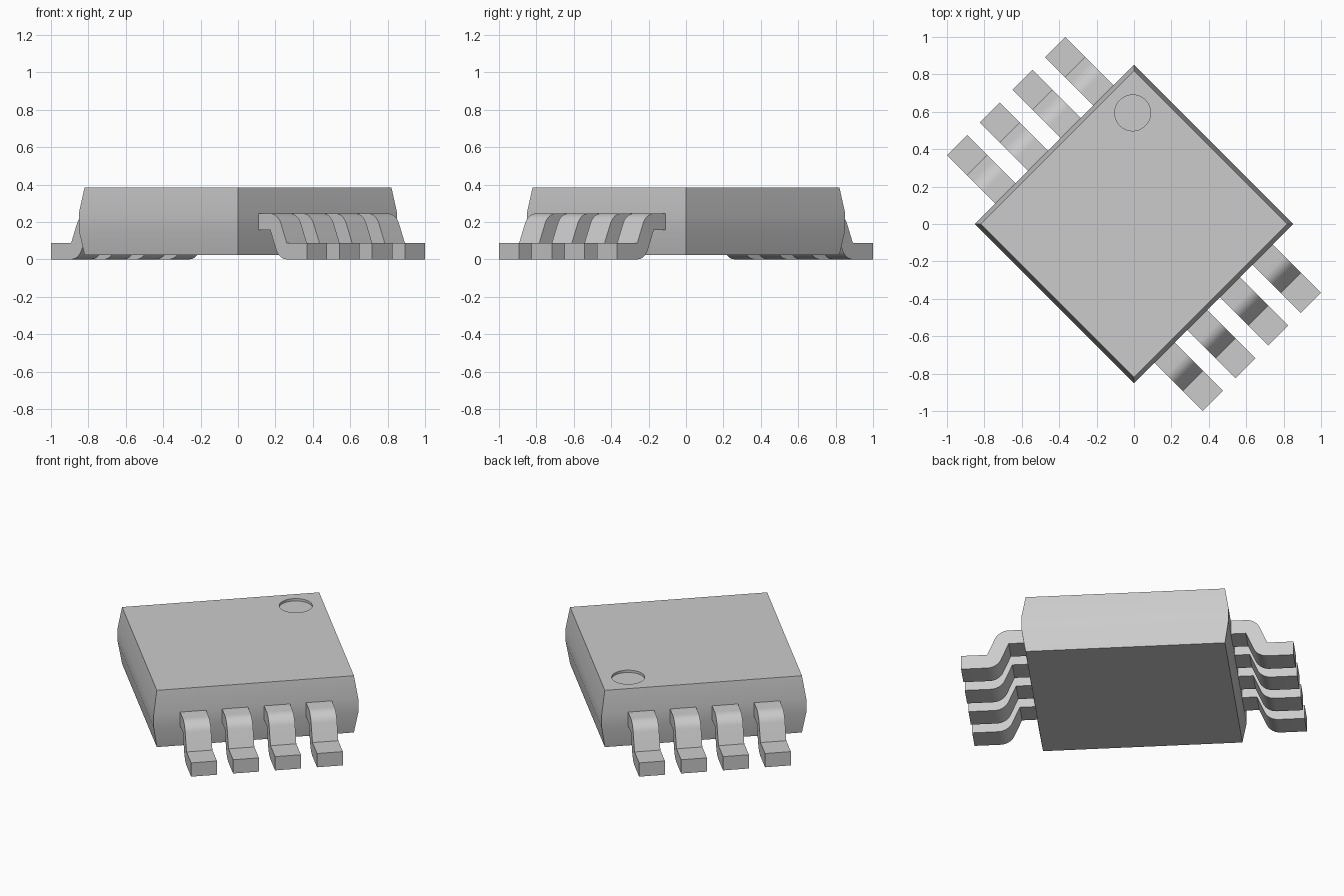
import bpy, bmesh
from math import radians, sin, cos
from mathutils import Matrix

cube = bpy.data.objects.get("Cube")
if cube:
    bpy.data.objects.remove(cube, do_unlink=True)

TURN = Matrix.Rotation(radians(-45), 4, 'Z')   # the package sits diagonally

grey = bpy.data.materials.new("light grey")
grey.use_nodes = True
grey.diffuse_color = (0.6, 0.6, 0.6, 1)
grey.node_tree.nodes["Principled BSDF"].inputs["Base Color"].default_value = (0.6, 0.6, 0.6, 1)


def add_object(name, bm):
    bmesh.ops.recalc_face_normals(bm, faces=bm.faces)
    mesh = bpy.data.meshes.new(name)
    bm.to_mesh(mesh)
    bm.free()
    mesh.materials.append(grey)
    obj = bpy.data.objects.new(name, mesh)
    bpy.context.collection.objects.link(obj)
    return obj


def activate(obj):
    bpy.ops.object.select_all(action='DESELECT')
    obj.select_set(True)
    bpy.context.view_layer.objects.active = obj


def smooth(obj):
    activate(obj)
    bpy.ops.object.shade_smooth_by_angle(angle=radians(30))


# Body: square sections stacked, drafted in above and below the lead band
TOP = 0.385
bm = bmesh.new()
rings = []
for half, z in ((0.58, 0.022), (0.602, 0.157), (0.602, 0.245), (0.58, TOP)):
    rings.append([bm.verts.new((half * sx, half * sy, z))
                  for sx, sy in ((-1, -1), (1, -1), (1, 1), (-1, 1))])
for low, high in zip(rings, rings[1:]):
    for i in range(4):
        j = (i + 1) % 4
        bm.faces.new((low[i], low[j], high[j], high[i]))
bm.faces.new(rings[0])
bm.faces.new(rings[-1])
body = add_object("body", bm)

# Shallow round index mark sunk into the top
bm = bmesh.new()
bmesh.ops.create_cone(bm, cap_ends=True, segments=48, radius1=0.096, radius2=0.096, depth=0.03,
                      matrix=Matrix.Translation((-0.425, 0.415, TOP)))
cutter = add_object("index_mark_cutter", bm)
cutter.hide_render = True
cut = body.modifiers.new("index_mark", 'BOOLEAN')
cut.operation = 'DIFFERENCE'
cut.solver = 'EXACT'
cut.object = cutter
activate(body)
bpy.ops.object.modifier_apply(modifier=cut.name)
bpy.data.objects.remove(cutter, do_unlink=True)
smooth(body)
body.matrix_world = TURN


# Gull-wing lead: bent strip profile in XZ, extruded along Y
def arc(cx, cz, radius, start, end, steps=8):
    angles = [radians(start + (end - start) * i / steps) for i in range(steps + 1)]
    return [(cx + radius * cos(a), cz + radius * sin(a)) for a in angles]


THICK, WIDTH, PITCH, TILT = 0.088, 0.152, 0.247, 22
profile = [(0.55, 0.245)]
profile += arc(0.69, 0.157, THICK, 90, TILT)            # rounded shoulder
profile += [(0.815, THICK), (0.967, THICK), (0.967, 0)]  # foot
profile += arc(0.815, THICK, THICK, 270, 180 + TILT)    # rounded heel
profile += [(0.69, 0.157), (0.55, 0.157)]

bm = bmesh.new()
side = bm.faces.new([bm.verts.new((x, -WIDTH / 2, z)) for x, z in profile])
result = bmesh.ops.extrude_face_region(bm, geom=[side], use_keep_orig=True)
moved = [g for g in result["geom"] if isinstance(g, bmesh.types.BMVert)]
bmesh.ops.translate(bm, verts=moved, vec=(0, WIDTH, 0))
lead = add_object("lead_1", bm)
smooth(lead)

# Four leads on each of two opposite sides
for n in range(8):
    obj = lead if n == 0 else bpy.data.objects.new(f"lead_{n + 1}", lead.data)
    if n:
        bpy.context.collection.objects.link(obj)
    half_turn = Matrix.Rotation(radians(180 * (n // 4)), 4, 'Z')
    obj.matrix_world = TURN @ half_turn @ Matrix.Translation((0, (n % 4 - 1.5) * PITCH, 0))
